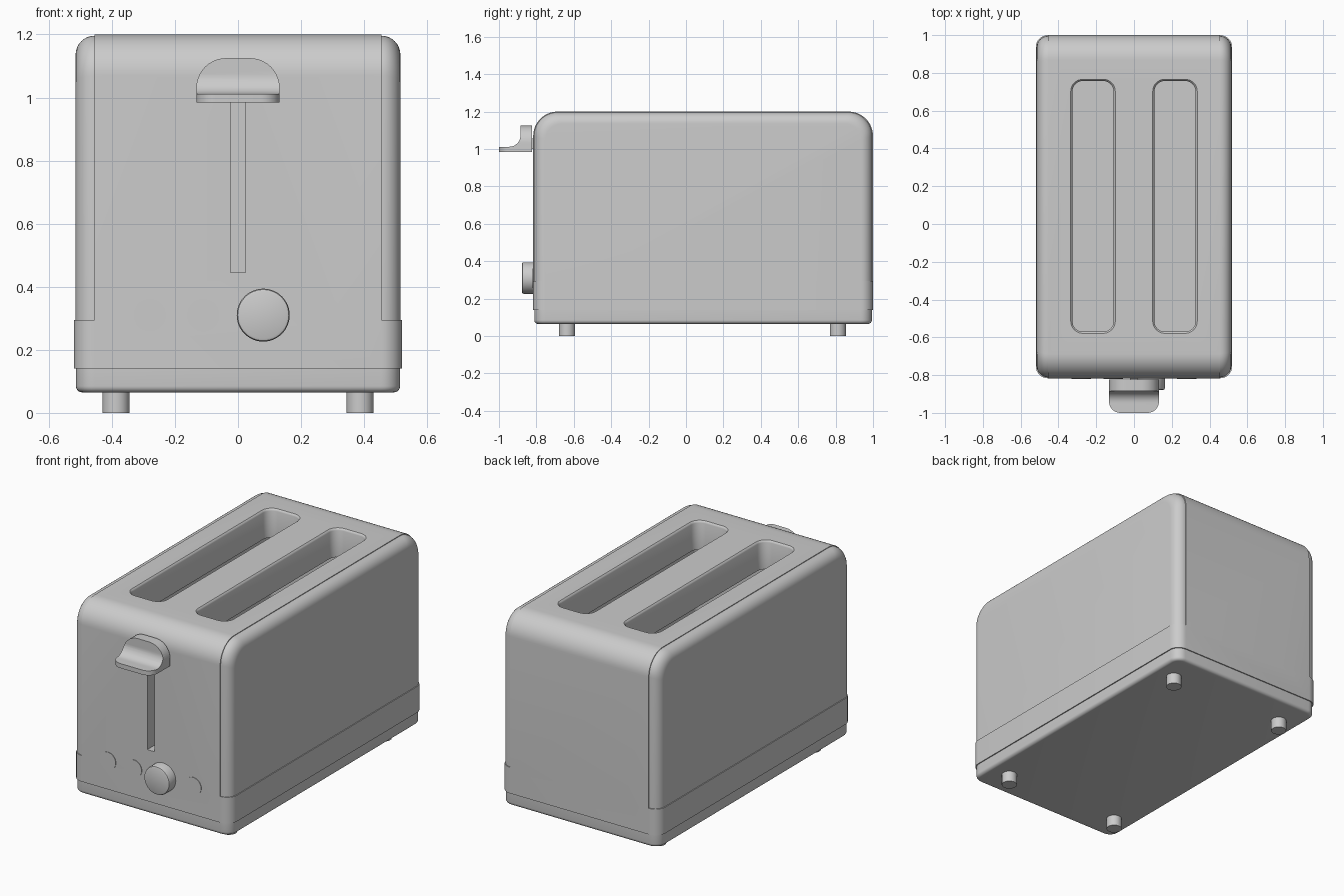
import bpy, bmesh, math

if "Cube" in bpy.data.objects:
    bpy.data.objects.remove(bpy.data.objects["Cube"])

# ---------- helpers ----------
def loft(name, loops):
    """Skin a stack of equal-length point loops and cap both ends."""
    bm = bmesh.new()
    rings = [[bm.verts.new(p) for p in loop] for loop in loops]
    n = len(rings[0])
    for a, b in zip(rings, rings[1:]):
        for i in range(n):
            j = (i + 1) % n
            bm.faces.new((a[i], a[j], b[j], b[i]))
    bm.faces.new(rings[0][::-1])
    bm.faces.new(rings[-1])
    bmesh.ops.recalc_face_normals(bm, faces=bm.faces)
    me = bpy.data.meshes.new(name)
    bm.to_mesh(me)
    bm.free()
    ob = bpy.data.objects.new(name, me)
    bpy.context.collection.objects.link(ob)
    return ob

def rrect(a0, a1, b0, b1, r_low, r_high, seg=8):
    """Rounded rectangle; r_low rounds the b0 corners, r_high the b1 corners."""
    pts = []
    for a, b, sa, sb, r, start in ((a1, b0, -1, 1, r_low, 270), (a1, b1, -1, -1, r_high, 0),
                                   (a0, b1, 1, -1, r_high, 90), (a0, b0, 1, 1, r_low, 180)):
        if r <= 0:
            pts.append((a, b))
            continue
        for k in range(seg + 1):
            t = math.radians(start + 90 * k / seg)
            pts.append((a + sa * r + r * math.cos(t), b + sb * r + r * math.sin(t)))
    return pts

def plan(pts, z):
    return [(a, b, z) for a, b in pts]

def side(pts, x):
    return [(x, a, b) for a, b in pts]

def front(pts, y):
    return [(a, y, b) for a, b in pts]

def circle(cx, cy, r, n=40):
    return [(cx + r * math.cos(2 * math.pi * k / n), cy + r * math.sin(2 * math.pi * k / n)) for k in range(n)]

def boolean(ob, other, op):
    m = ob.modifiers.new("bool", 'BOOLEAN')
    m.operation, m.object, m.solver = op, other, 'EXACT'
    bpy.context.view_layer.objects.active = ob
    bpy.ops.object.modifier_apply(modifier=m.name)
    bpy.data.objects.remove(other)

Y0, Y1 = -0.817, 1.0

# ---------- central shell with the wide lower band ----------
body = loft("body_shell", [side(rrect(Y0, Y1, 0.14, 1.2, 0, 0.13, 12), x) for x in (-0.455, 0.455)])
band = rrect(-0.52, 0.52, Y0, Y1, 0.065, 0.065)
boolean(body, loft("band", [plan(band, z) for z in (0.14, 0.295)]), 'UNION')

# hollow interior
inner = rrect(-0.42, 0.42, -0.70, 0.92, 0.03, 0.03)
boolean(body, loft("cavity", [plan(inner, z) for z in (0.17, 1.03)]), 'DIFFERENCE')

# bread slots with a softened rim
for s in (-1, 1):
    def slot(g):
        return rrect(s * 0.217 - 0.109 - g, s * 0.217 + 0.109 + g, -0.570 - g, 0.757 + g, 0.055 + g, 0.055 + g)
    rim = [(0.0, 0.95), (0.0, 1.188), (0.003, 1.195), (0.009, 1.2), (0.009, 1.25)]
    boolean(body, loft("slot", [plan(slot(g), z) for g, z in rim]), 'DIFFERENCE')

# lever track in the front face
track = rrect(-0.023, 0.023, 0.445, 1.06, 0, 0)
boolean(body, loft("track", [front(track, y) for y in (-0.9, -0.75)]), 'DIFFERENCE')

# ---------- rounded side panels ----------
panels = []
for s, label in ((-1, "left"), (1, "right")):
    R = 0.06
    loops = [side(rrect(Y0 + 0.005, Y1 - 0.005, 0.2, 1.196, 0, 0.126, 12), s * 0.44)]
    for k in range(9):
        t = math.pi / 2 * k / 8
        d = R * (1 - math.cos(t))
        loops.append(side(rrect(Y0 + 0.005 + d, Y1 - 0.005 - d, 0.2, 1.196 - d, 0, 0.126 - d * 0.6, 12),
                          s * (0.455 + R * math.sin(t))))
    panels.append(loft(label + "_side_panel", loops))

# ---------- base with rounded lower edge ----------
loops = []
for k in range(6):
    t = math.pi / 2 * k / 5
    d = 0.02 * (1 - math.sin(t))
    loops.append(plan(rrect(-0.514 + d, 0.514 - d, Y0 + 0.006 + d, Y1 - 0.006 - d, 0.06 - d, 0.06 - d),
                      0.085 - 0.02 * math.cos(t)))
loops.append(plan(rrect(-0.514, 0.514, Y0 + 0.006, Y1 - 0.006, 0.06, 0.06), 0.15))
base = loft("base", loops)

# ---------- feet ----------
feet = [loft("foot", [plan(circle(x, y, 0.043, 24), z) for z in (0, 0.075)])
        for x in (-0.387, 0.387) for y in (-0.636, 0.812)]

# ---------- push lever with scooped finger rest ----------
scoop = [(-0.945 + 0.06 * math.sin(t), 1.072 - 0.06 * math.cos(t))
         for t in (math.pi / 2 * k / 8 for k in range(9))]
profile = [(-0.824, 0.985), (-1.0, 0.985), (-1.0, 1.012)] + scoop + [(-0.885, 1.125), (-0.824, 1.125)]
lever = loft("push_lever", [side(profile, x) for x in (-0.14, 0.14)])
arch = rrect(-0.132, 0.132, 0.97, 1.125, 0, 0.094, 10)
boolean(lever, loft("arch", [front(arch, y) for y in (-1.1, -0.7)]), 'INTERSECT')
outline = rrect(-0.132, 0.132, -1.0, -0.8, 0.06, 0)
boolean(lever, loft("outline", [plan(outline, z) for z in (0.9, 1.2)]), 'INTERSECT')
stem = loft("lever_stem", [front(rrect(-0.02, 0.02, 1.0, 1.055, 0, 0), y) for y in (-0.83, -0.74)])

# ---------- browning knob and flush buttons ----------
knob = loft("browning_knob", [front(circle(0.08, 0.31, r, 48), y) for r, y in
                              ((0.084, -0.80), (0.084, -0.868), (0.081, -0.875), (0.074, -0.878))])
buttons = [loft("button", [front(circle(x, 0.31, 0.052, 32), y) for y in (-0.80, -0.820)])
           for x in (-0.28, -0.11, 0.28)]

# ---------- shading ----------
for ob in bpy.context.collection.objects:
    bpy.ops.object.select_all(action='DESELECT')
    ob.select_set(True)
    bpy.context.view_layer.objects.active = ob
    bpy.ops.object.shade_smooth_by_angle(angle=math.radians(32))
